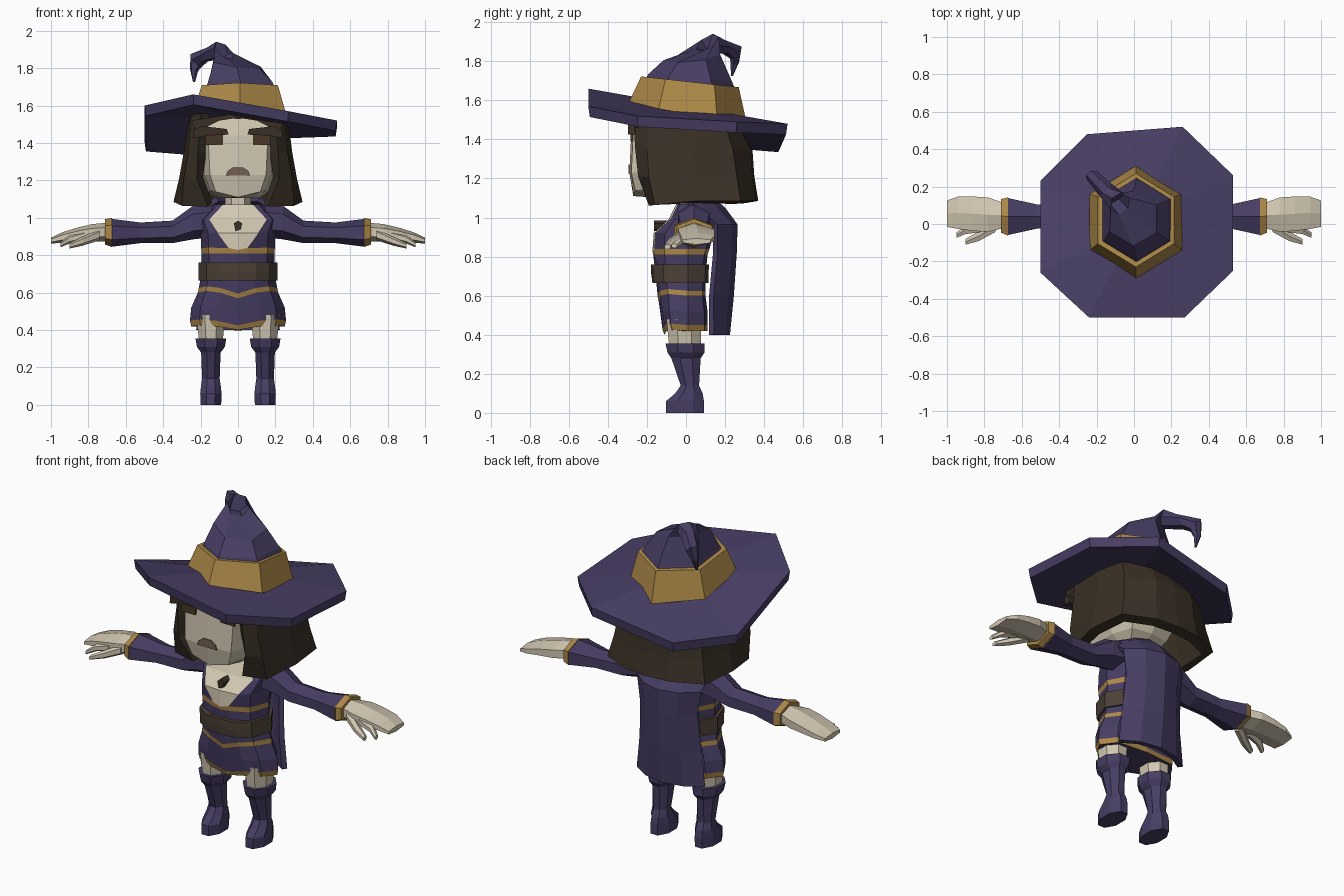
import bpy, bmesh, math
from mathutils import Vector

if "Cube" in bpy.data.objects:
    bpy.data.objects.remove(bpy.data.objects["Cube"])


def material(name, r, g, b):
    m = bpy.data.materials.new(name)
    m.diffuse_color = (r, g, b, 1)
    m.use_nodes = True
    m.node_tree.nodes["Principled BSDF"].inputs["Base Color"].default_value = m.diffuse_color
    return m


PURPLE = material("purple cloth", 0.063, 0.047, 0.125)
GOLD = material("gold trim", 0.42, 0.25, 0.065)
SKIN = material("pale skin", 0.64, 0.57, 0.44)
HAIR = material("dark brown hair", 0.042, 0.030, 0.019)
BELT = material("brown leather", 0.075, 0.053, 0.038)
EYE = material("eye brown", 0.065, 0.038, 0.018)
LIPS = material("dull lips", 0.17, 0.12, 0.085)


def finish(name, bm, mats, mirror=False):
    bmesh.ops.recalc_face_normals(bm, faces=bm.faces)
    me = bpy.data.meshes.new(name)
    bm.to_mesh(me)
    bm.free()
    for m in mats:
        me.materials.append(m)
    ob = bpy.data.objects.new(name, me)
    bpy.context.collection.objects.link(ob)
    if mirror:
        ob.modifiers.new("mirror", 'MIRROR')
    return ob


def loft(name, rings, mats, rule=None, mirror=False, closed=True):
    """Skin rings of points; rule(band, side) gives the material index."""
    bm = bmesh.new()
    vs = [[bm.verts.new(p) for p in r] for r in rings]
    n = len(rings[0])
    for i in range(len(vs) - 1):
        for j in range(n if closed else n - 1):
            k = (j + 1) % n
            f = bm.faces.new((vs[i][j], vs[i][k], vs[i + 1][k], vs[i + 1][j]))
            f.material_index = rule(i, j) if rule else 0
    if closed:
        bm.faces.new(vs[0])
        bm.faces.new(vs[-1])
    return finish(name, bm, mats, mirror)


def ring(c, u, v, n=6, off=0.0):
    c, u, v = Vector(c), Vector(u), Vector(v)
    return [c + u * math.cos(off + 2 * math.pi * i / n) + v * math.sin(off + 2 * math.pi * i / n)
            for i in range(n)]


def body_ring(z, rx, yf, yb, d=None, dip=0.0):
    """Symmetric 10-point slice: front centre, round the +x side, back, and home."""
    d = rx * 0.45 if d is None else d
    half = [(d, yf + 0.01, z), (max(rx * 0.8, d + 0.03), yf * 0.65, z + dip * 0.3),
            (rx, 0.01, z), (rx * 0.75, yb * 0.85, z)]
    return ([(0, yf, z - dip)] + half + [(0, yb, z)]
            + [(-x, y, h) for x, y, h in reversed(half)])


def prism(name, pts, y0, y1, mat, mirror=False):
    return loft(name, [[(x, y, z) for x, z in pts] for y in (y0, y1)], [mat], mirror=mirror)


# Dress with gold stripes and an open neckline
dress = [body_ring(0.42, .25, -.11, .11, dip=.02), body_ring(0.45, .257, -.12, .11, dip=.025),
         body_ring(0.52, .25, -.13, .11, dip=.02), body_ring(0.60, .215, -.14, .10, dip=.03),
         body_ring(0.625, .21, -.145, .10, dip=.03), body_ring(0.70, .195, -.155, .10),
         body_ring(0.81, .195, -.168, .11, d=.05), body_ring(0.838, .197, -.172, .12, d=.05, dip=.01),
         body_ring(0.92, .20, -.165, .14, d=.11), body_ring(0.99, .20, -.09, .14, d=.155),
         body_ring(1.07, .13, -.05, .10, d=.08)]


def dress_rule(i, j):
    if i in (0, 3, 6):
        return 1
    return 2 if i >= 7 and j in (0, 9) else 0


loft("dress", dress, [PURPLE, GOLD, SKIN], dress_rule)
loft("belt", [body_ring(.665, .212, -.172, .115), body_ring(.71, .212, -.178, .115),
              body_ring(.76, .212, -.18, .118)], [BELT])
prism("pendant", [(-.012, .93), (.015, .94), (.022, .97), (0, .985), (-.022, .97)],
      -.163, -.09, HAIR)
loft("neck", [ring((0, .03, z), (.07, 0, 0), (0, .07, 0)) for z in (1.0, 1.18)], [SKIN])

# Cape hanging from the shoulders
cape_rows = []
for z, w, yc, ye in [(1.10, .11, .12, .00), (1.04, .21, .19, .05), (.96, .20, .25, .15),
                     (.82, .18, .245, .15), (.60, .195, .23, .13), (.40, .215, .21, .13)]:
    cape_rows.append([(w * t, yc + (ye - yc) * abs(t) ** 2.2, z) for t in (-1, -.55, 0, .55, 1)])
cape = loft("cape", cape_rows, [PURPLE], closed=False)
cape.modifiers.new("thickness", 'SOLIDIFY').thickness = 0.03
cape.modifiers["thickness"].offset = 0

# Sleeves, cuffs and hands (mirrored)
def arm_ring(x, y, z, hy, hz, n=6):
    return ring((x, y, z), (0, 0, hz), (0, hy / math.sin(math.pi / 3), 0), n)


loft("sleeve", [arm_ring(.10, .04, .99, .08, .09), arm_ring(.24, .04, .975, .08, .09),
                arm_ring(.35, .04, .925, .065, .06), arm_ring(.52, .04, .92, .065, .055),
                arm_ring(.68, .04, .92, .10, .075)], [PURPLE], mirror=True)
loft("cuff", [arm_ring(.675, .04, .922, .102, .077), arm_ring(.71, .043, .925, .09, .068)],
     [GOLD], mirror=True)


def box_ring(x, y, z, hy, hz):
    return ring((x, y, z), (0, hy * 1.25, 0), (0, 0, hz * 1.25), 6, math.pi / 6)


loft("palm", [box_ring(.69, .045, .925, .06, .04), box_ring(.78, .05, .92, .085, .037),
              box_ring(.86, .055, .91, .085, .03), box_ring(.94, .06, .895, .08, .022),
              box_ring(1.0, .055, .878, .065, .013)], [SKIN], mirror=True)
for nm, pts in [("thumb", [(.74, -.01, .91, .03), (.83, -.065, .875, .024), (.90, -.095, .85, .014)]),
                ("forefinger", [(.82, -.015, .905, .026), (.90, -.03, .885, .022),
                                (.95, -.06, .855, .013)])]:
    loft(nm, [box_ring(x, y, z, r, r * .8) for x, y, z, r in pts], [SKIN], mirror=True)

# Legs and boots (mirrored)
def leg_ring(z, y, rx, ry):
    k = 1 / math.cos(math.pi / 8)
    return ring((.145, y, z), (rx * k, 0, 0), (0, ry * k, 0), 8, math.pi / 8)


loft("boot", [leg_ring(0, -.005, .055, .097), leg_ring(.06, -.005, .057, .097),
              leg_ring(.10, .015, .053, .07), leg_ring(.14, .02, .047, .047),
              leg_ring(.28, 0, .052, .075), leg_ring(.31, 0, .075, .095),
              leg_ring(.355, -.005, .082, .10)], [PURPLE], mirror=True)
loft("thigh", [leg_ring(.33, -.005, .062, .08), leg_ring(.48, -.01, .078, .09)], [SKIN], mirror=True)

# Head with face details
loft("head", [body_ring(1.105, .12, -.20, .10, d=.08), body_ring(1.14, .16, -.27, .15, d=.12, dip=.03),
              body_ring(1.23, .20, -.29, .20, d=.15), body_ring(1.44, .215, -.28, .20, d=.16),
              body_ring(1.53, .21, -.26, .18, d=.16)], [SKIN])
prism("eye", [(.08, 1.39), (.175, 1.39), (.175, 1.45), (.08, 1.445)], -.283, -.275, EYE, True)
prism("brow", [(.05, 1.445), (.16, 1.44), (.24, 1.425), (.235, 1.475), (.19, 1.49), (.06, 1.475)],
      -.298, -.26, HAIR, True)
prism("mouth", [(-.065, 1.225), (.065, 1.225), (.055, 1.25), (.025, 1.272), (-.025, 1.272),
                (-.055, 1.25)], -.294, -.286, LIPS)
prism("fringe", [(0, 1.56), (0, 1.535), (.10, 1.52), (.22, 1.46), (.25, 1.52)],
      -.288, -.22, HAIR, True)

# Bobbed hair, a thick shell open at the face
def hair_row(half, zf):
    pts = [(-x, y) for x, y in half] + [(0, half[-1][1] + .01)] + [(x, y) for x, y in reversed(half)]
    return [(x, y, zf(x, y)) for x, y in pts]


hair = loft("hair", [
    hair_row([(.20, -.27), (.25, -.20), (.27, .02), (.25, .20), (.11, .28)],
             lambda x, y: 1.51 - (.27 if y > 0 else .1) * y + .4 * x * y),
    hair_row([(.215, -.26), (.265, -.20), (.29, .04), (.27, .24), (.12, .33)], lambda x, y: 1.35),
    hair_row([(.22, -.245), (.29, -.19), (.315, .05), (.29, .26), (.13, .34)], lambda x, y: 1.21),
    hair_row([(.16, -.19), (.30, -.16), (.345, .05), (.32, .28), (.14, .36)],
             lambda x, y: 1.06 + .03 * (y + .19) / .2 if y < 0 else 1.085)], [HAIR], closed=False)
shell = hair.modifiers.new("thickness", 'SOLIDIFY')
shell.thickness = 0.06
# Keep the outer surface in place whichever way the strip faces
face = max(hair.data.polygons, key=lambda p: p.center.y)
shell.offset = -1 if face.normal.y > 0 else 1

# Drooping eight-sided hat brim
rim = [(-.25, .48, 1.39), (.26, .52, 1.48), (.53, .26, 1.49), (.53, -.25, 1.52),
       (.27, -.50, 1.57), (-.24, -.50, 1.66), (-.50, -.26, 1.60), (-.50, .23, 1.41)]
bm = bmesh.new()
top = [bm.verts.new(p) for p in rim]
low = [bm.verts.new((x * .985, y * .985, z - .055)) for x, y, z in rim]
ct, cl = bm.verts.new((.01, .01, 1.57)), bm.verts.new((.01, .01, 1.515))
for i in range(8):
    j = (i + 1) % 8
    bm.faces.new((top[i], top[j], ct))
    bm.faces.new((low[j], low[i], cl))
    bm.faces.new((top[i], low[i], low[j], top[j]))
finish("hat_brim", bm, [PURPLE])

# Gold hat band
def hex_ring(x, y, z, rx, ry, tx, ty):
    return ring((x, y, z), (rx, 0, rx * tx), (0, ry, ry * ty), 6, math.pi / 6)


loft("hat_band", [hex_ring(.01, .01, 1.54, .285, .30, -.04, -.18),
                  hex_ring(.01, .02, 1.695, .235, .25, 0, -.11)], [GOLD])

# Crooked hat crown curling to the back left
loft("hat_crown", [hex_ring(.015, .02, 1.66, .225, .24, 0, -.1),
                   hex_ring(.012, .02, 1.715, .20, .215, 0, -.08),
                   hex_ring(-.005, .03, 1.82, .145, .145, -.15, .1),
                   ring((-.075, .11, 1.895), (.05, .03, -.015), (-.02, .05, .045), 6),
                   ring((-.16, .19, 1.875), (.032, .032, 0), (.015, -.015, .042), 6),
                   ring((-.22, .255, 1.845), (.025, .025, 0), (-.025, .02, .035), 6),
                   ring((-.235, .25, 1.79), (.015, .015, 0), (-.016, .016, .006), 6),
                   ring((-.235, .235, 1.725), (.004, .004, 0), (-.004, .004, 0), 6)], [PURPLE])
